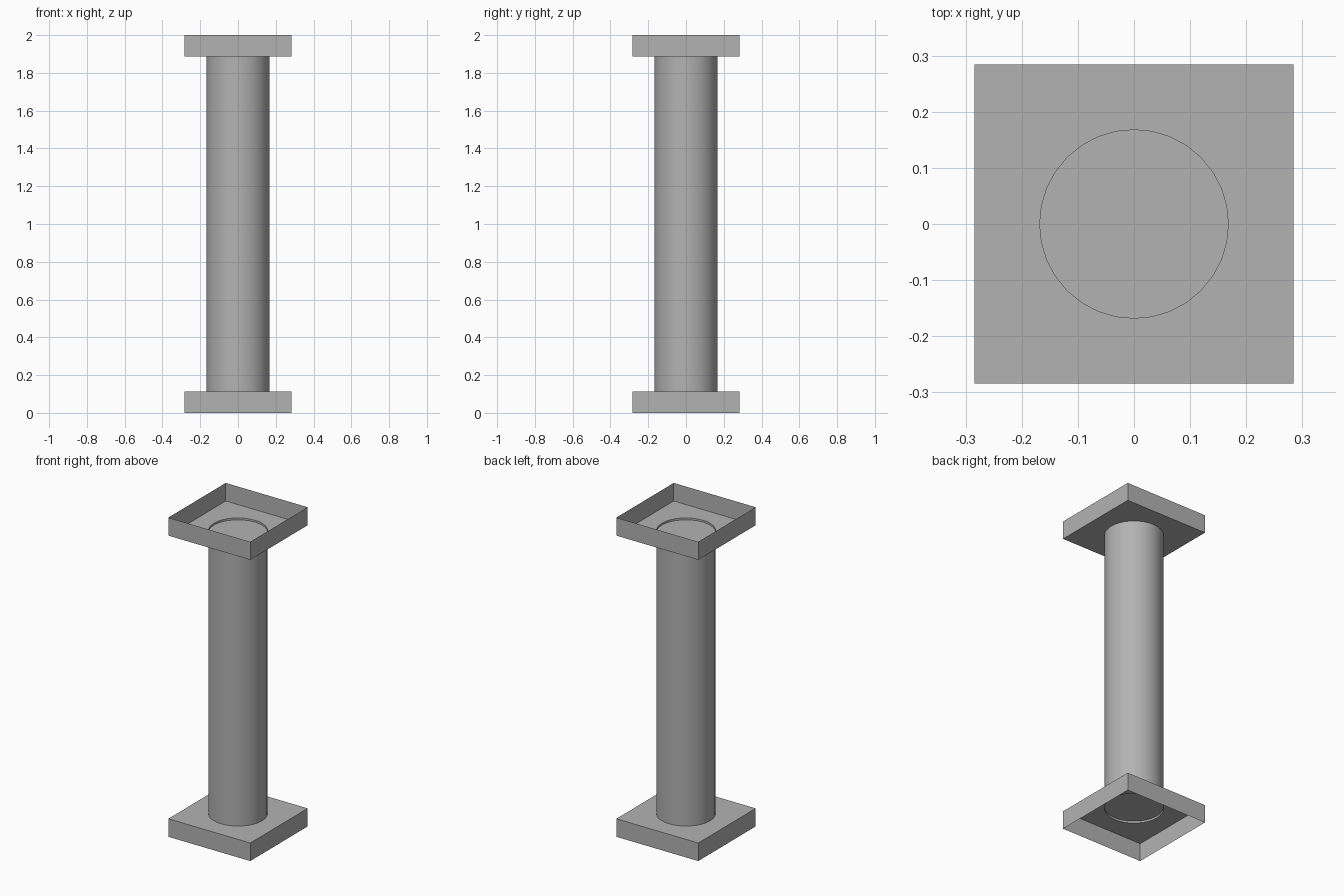
import bpy, bmesh, math

if "Cube" in bpy.data.objects:
    bpy.data.objects.remove(bpy.data.objects["Cube"], do_unlink=True)

HEIGHT, HALF, SLAB, RADIUS, RECESS, SIDES = 2.0, 0.284, 0.113, 0.168, 0.012, 32

stone = bpy.data.materials.new("stone_grey")
stone.use_nodes = True
grey = (0.45, 0.45, 0.45, 1)
stone.diffuse_color = grey
stone.node_tree.nodes["Principled BSDF"].inputs["Base Color"].default_value = grey


def finish(name, bm):
    mesh = bpy.data.meshes.new(name)
    bm.to_mesh(mesh)
    bm.free()
    mesh.materials.append(stone)
    obj = bpy.data.objects.new(name, mesh)
    bpy.context.collection.objects.link(obj)
    return obj


def ring(bm, radius, z, sides, turn=0):
    """Closed loop of vertices, starting at the given angle."""
    angles = [turn + 2 * math.pi * i / sides for i in range(sides)]
    return [bm.verts.new((radius * math.cos(a), radius * math.sin(a), z)) for a in angles]


def wall(bm, low, high):
    n = len(low)
    return [bm.faces.new((low[i], low[(i + 1) % n], high[(i + 1) % n], high[i]))
            for i in range(n)]


def hollow_slab(name, inner_z, outer_z):
    """Square tray: thin side walls and a plate with a round hole for the shaft."""
    bm = bmesh.new()
    corner = HALF * math.sqrt(2)
    inner = ring(bm, corner, inner_z, 4, math.pi / 4)
    outer = ring(bm, corner, outer_z, 4, math.pi / 4)
    wall(bm, *((inner, outer) if outer_z > inner_z else (outer, inner)))
    hole = ring(bm, RADIUS, inner_z, SIDES)
    edges = [bm.edges.new((hole[i - 1], hole[i])) for i in range(SIDES)]
    edges += [bm.edges.get((inner[i - 1], inner[i])) for i in range(4)]
    plate = bmesh.ops.triangle_fill(bm, edges=edges, use_beauty=True)["geom"]
    # The plate faces the shaft
    for f in plate:
        if isinstance(f, bmesh.types.BMFace):
            f.normal_update()
            if f.normal.z * (inner_z - outer_z) < 0:
                f.normal_flip()
    return finish(name, bm)


hollow_slab("base_slab", SLAB, 0)
hollow_slab("top_slab", HEIGHT - SLAB, HEIGHT)

# Round shaft with its end discs set slightly inside the slab plates
bm = bmesh.new()
wall(bm, ring(bm, RADIUS, SLAB, SIDES), ring(bm, RADIUS, HEIGHT - SLAB, SIDES))
bm.faces.new(ring(bm, RADIUS, HEIGHT - SLAB - RECESS, SIDES))
bm.faces.new(reversed(ring(bm, RADIUS, SLAB + RECESS, SIDES)))
shaft = finish("shaft", bm)

bpy.context.view_layer.objects.active = shaft
shaft.select_set(True)
bpy.ops.object.shade_smooth_by_angle(angle=math.radians(35))
